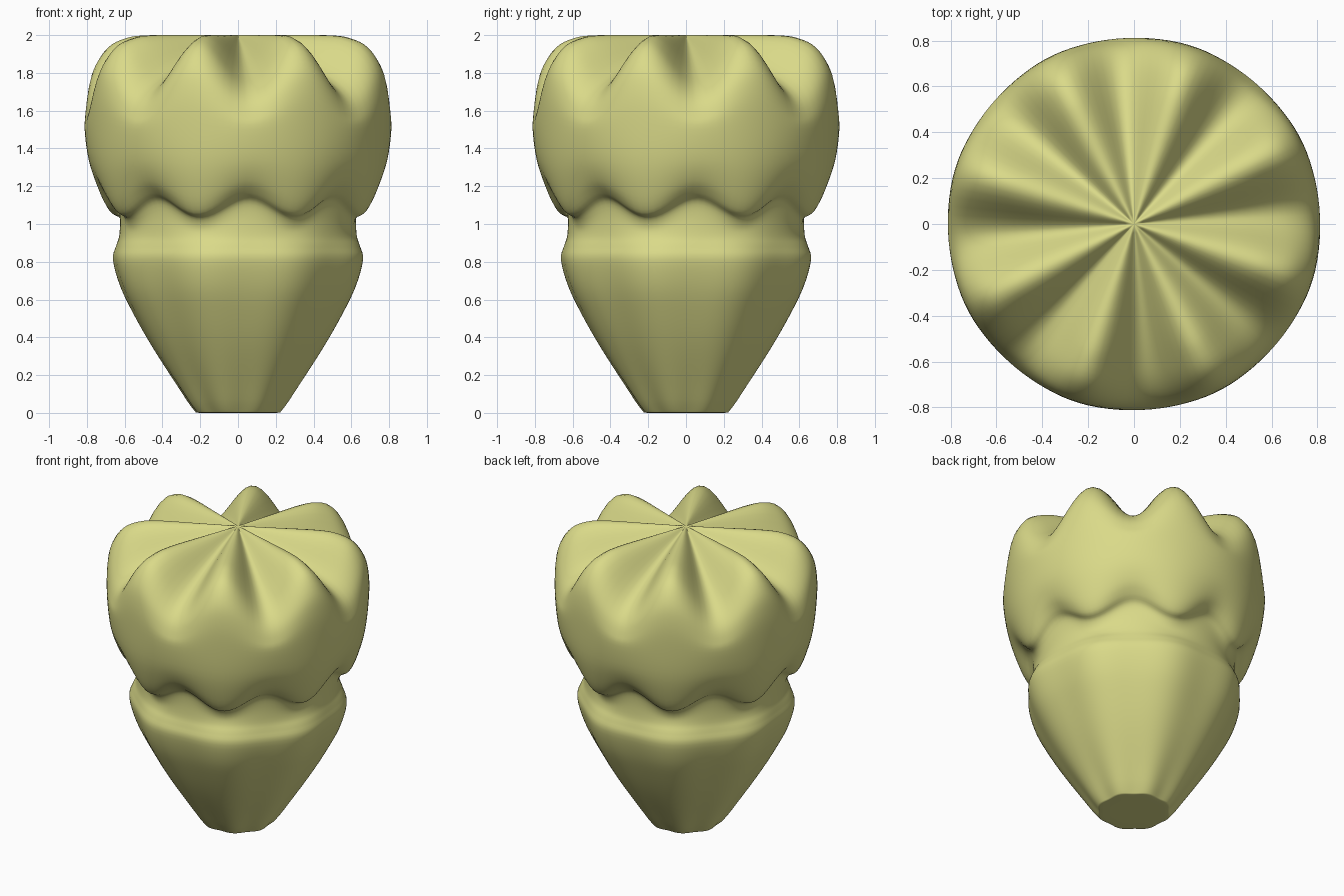
import bpy, bmesh, math

if "Cube" in bpy.data.objects:
    bpy.data.objects.remove(bpy.data.objects["Cube"])

SEG = 128      # steps around
SUB = 4        # steps between profile points
LOBES = 8
TURN = math.radians(27)   # direction of the first lobe, from -y towards +x

# Profiles (radius, height) through a lobe ridge and through the valley between lobes
ridge = [(0, 0), (.20, 0), (.245, .02), (.335, .15), (.465, .35), (.565, .52), (.64, .67),
         (.678, .81), (.66, .88), (.635, .93), (.628, .98), (.65, 1.03), (.70, 1.06),
         (.745, 1.15), (.792, 1.32), (.813, 1.53), (.815, 1.70), (.79, 1.83),
         (.72, 1.935), (.62, 1.985), (.50, 2), (.25, 2), (0, 2)]
valley = [(0, 0), (.19, 0), (.23, .02), (.32, .15), (.45, .35), (.545, .52), (.615, .67),
          (.655, .81), (.643, .88), (.628, .94), (.625, 1.04), (.64, 1.12), (.69, 1.165),
          (.745, 1.23), (.79, 1.34), (.812, 1.50), (.80, 1.57), (.765, 1.645),
          (.70, 1.71), (.60, 1.77), (.42, 1.85), (.20, 1.935), (0, 2)]


def smooth_path(pts):
    """Catmull-Rom curve through the points."""
    out = []
    for i in range(len(pts) - 1):
        p = [pts[max(0, min(len(pts) - 1, i + k))] for k in (-1, 0, 1, 2)]
        for s in range(SUB):
            t = s / SUB
            out.append([0.5 * (2 * b + (c - a) * t + (2 * a - 5 * b + 4 * c - d) * t * t
                               + (3 * b - a - 3 * c + d) * t ** 3) for a, b, c, d in zip(*p)])
    return out + [list(pts[-1])]


# Lobed body: blend the two profiles around the axis
rows = list(zip(smooth_path(ridge), smooth_path(valley)))
bm = bmesh.new()
rings = []
for (r1, z1), (r0, z0) in rows[1:-1]:
    ring = []
    for i in range(SEG):
        a = math.tau * i / SEG
        w = (1 + math.cos(LOBES * (a - TURN))) / 2
        r = r0 + (r1 - r0) * w
        z = min(2, max(0, z0 + (z1 - z0) * w))
        ring.append(bm.verts.new((r * math.sin(a), -r * math.cos(a), z)))
    rings.append(ring)
bottom = bm.verts.new((0, 0, 0))
top = bm.verts.new((0, 0, 2))
for i in range(SEG):
    j = (i + 1) % SEG
    bm.faces.new((bottom, rings[0][j], rings[0][i]))
    bm.faces.new((top, rings[-1][i], rings[-1][j]))
    for lo, hi in zip(rings, rings[1:]):
        bm.faces.new((lo[i], lo[j], hi[j], hi[i]))
bmesh.ops.recalc_face_normals(bm, faces=bm.faces)
for f in bm.faces:
    f.smooth = True
mesh = bpy.data.meshes.new("lobed_bud")
bm.to_mesh(mesh)
bm.free()
bud = bpy.data.objects.new("lobed_bud", mesh)
bpy.context.collection.objects.link(bud)

# Olive yellow colour
mat = bpy.data.materials.new("olive_yellow")
mat.diffuse_color = (0.70, 0.70, 0.25, 1)
mat.use_nodes = True
mat.node_tree.nodes["Principled BSDF"].inputs["Base Color"].default_value = mat.diffuse_color
mesh.materials.append(mat)
